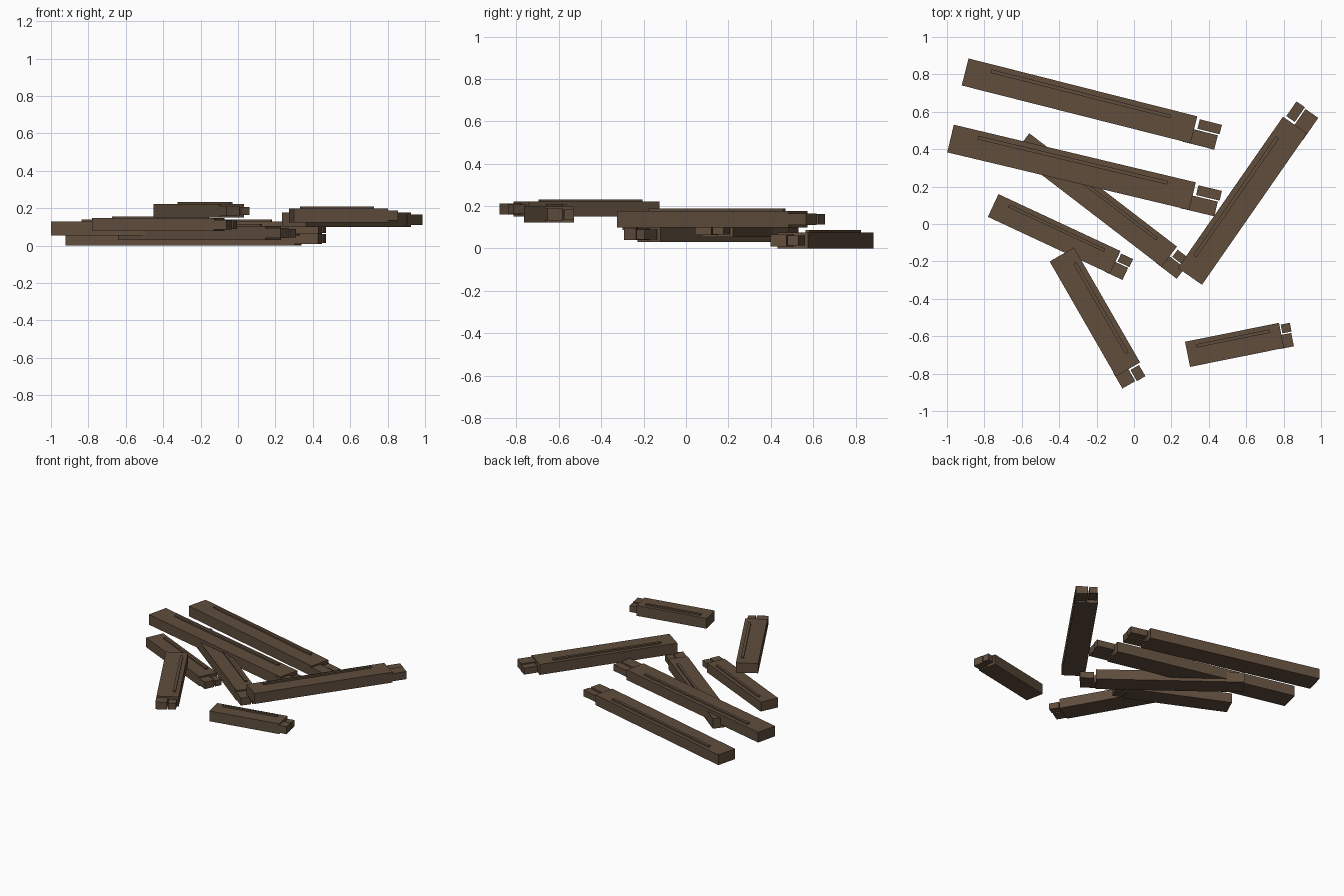
import bpy, math
from mathutils import Matrix

cube = bpy.data.objects.get("Cube")
if cube:
    bpy.data.objects.remove(cube, do_unlink=True)

wood = bpy.data.materials.new("dark_brown_wood")
wood.use_nodes = True
wood.diffuse_color = (0.115, 0.074, 0.046, 1)
wood.node_tree.nodes["Principled BSDF"].inputs["Base Color"].default_value = wood.diffuse_color


def box(name, frame, xs, ys, zs):
    """Box between low/high limits, given in a plank's own frame."""
    verts = [(x, y, z) for x in xs for y in ys for z in zs]
    faces = [(0, 1, 3, 2), (4, 6, 7, 5), (0, 4, 5, 1),
             (2, 3, 7, 6), (0, 2, 6, 4), (1, 5, 7, 3)]
    mesh = bpy.data.meshes.new(name)
    mesh.from_pydata(verts, [], faces)
    mesh.materials.append(wood)
    obj = bpy.data.objects.new(name, mesh)
    obj.matrix_world = frame
    bpy.context.collection.objects.link(obj)


def plank(name, x, y, z, angle, length, width, height):
    """Beam from the middle of its whole end to its split, broken end."""
    frame = Matrix.Translation((x, y, z)) @ Matrix.Rotation(math.radians(angle), 4, 'Z')

    def part(suffix, xs, ys, zs):
        box(f"{name}_{suffix}", frame, [v * length for v in xs],
            [v * width for v in ys], [v * height for v in zs])

    part("beam", (0, 1), (-.5, .5), (0, 1))
    # raised grain ridge along the top
    part("grain_ridge", (.106, .89), (.19, .32), (.9, 1.14))
    # broken end: a loose splinter and a longer one set into the beam
    part("loose_splinter", (1.013, 1.11), (.07, .42), (.18, .8))
    part("set_splinter", (.962, 1.104), (-.51, .02), (.13, .86))


# start x, start y, base z, heading, length, width, height
plank("back_plank", -.903, .813, 0, -14.2, 1.262, .149, .076)
plank("upper_back_plank", -.981, .457, .053, -13.4, 1.33, .152, .076)
plank("crossing_plank", -.601, .431, .03, -37.5, .995, .136, .075)
plank("left_plank", -.753, .099, .077, -25, .72, .134, .07)
plank("front_left_plank", -.386, -.163, .15, -60.1, .709, .15, .072)
plank("front_right_plank", .286, -.697, .123, 11.4, .513, .137, .076)
plank("long_right_plank", .299, -.28, .1, 55.2, .985, .157, .077)
